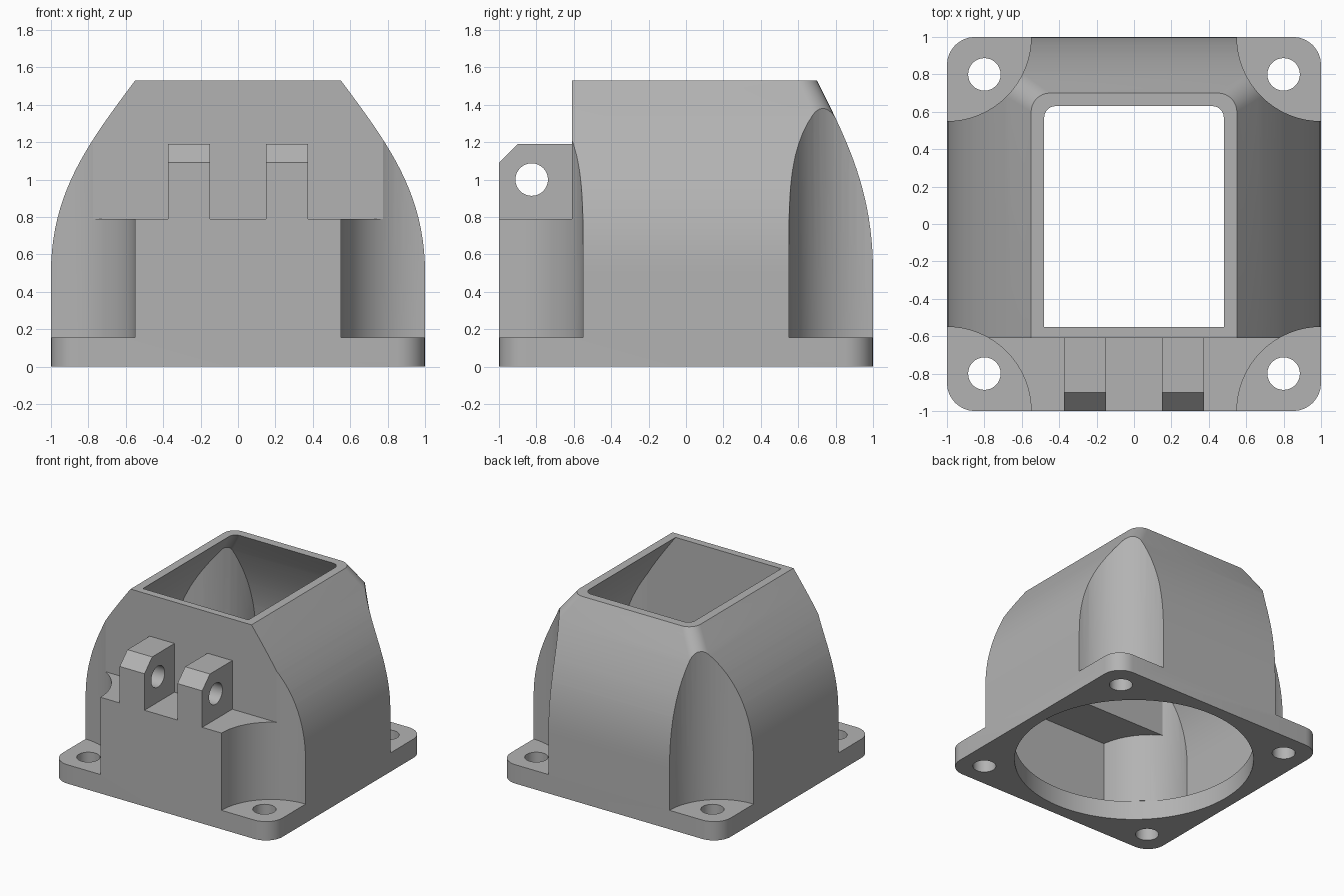
import bpy
import math

cube = bpy.data.objects.get("Cube")
if cube:
    bpy.data.objects.remove(cube, do_unlink=True)

grey = bpy.data.materials.new("plain grey")
grey.use_nodes = True
GREY = (0.45, 0.45, 0.45, 1)
grey.diffuse_color = GREY
grey.node_tree.nodes["Principled BSDF"].inputs["Base Color"].default_value = GREY

BASE = 0.155    # flange thickness
LEDGE = 0.79    # top of the front ledge
TOP = 1.53


def make(name, verts, faces):
    mesh = bpy.data.meshes.new(name)
    mesh.from_pydata(verts, [], faces)
    mesh.materials.append(grey)
    obj = bpy.data.objects.new(name, mesh)
    bpy.context.collection.objects.link(obj)
    return obj


def loft(name, rings):
    """Skin a stack of equal rings and cap both ends."""
    n = len(rings[0])
    verts = [v for ring in rings for v in ring]
    faces = [(r * n + i, r * n + (i + 1) % n, (r + 1) * n + (i + 1) % n, (r + 1) * n + i)
             for r in range(len(rings) - 1) for i in range(n)]
    last = (len(rings) - 1) * n
    faces += [tuple(reversed(range(n))), tuple(range(last, last + n))]
    return make(name, verts, faces)


def box(name, x0, x1, y0, y1, z0, z1):
    return loft(name, [[(x0, y0, z), (x1, y0, z), (x1, y1, z), (x0, y1, z)] for z in (z0, z1)])


def cylinder(name, x, y, radius, z0, z1, sides=64):
    angles = [math.tau * i / sides for i in range(sides)]
    return loft(name, [[(x + radius * math.cos(a), y + radius * math.sin(a), z) for a in angles]
                       for z in (z0, z1)])


def section(half, front, back, radius, z, steps=8):
    """Rounded rectangle at height z."""
    ring = []
    corners = [(half, back), (-half, back), (-half, front), (half, front)]
    for k, (x, y) in enumerate(corners):
        cx = x - math.copysign(radius, x)
        cy = y - math.copysign(radius, y)
        for i in range(steps + 1):
            a = math.pi / 2 * (k + i / steps)
            ring.append((cx + radius * math.cos(a), cy + radius * math.sin(a), z))
    return ring


def bezier(a, b, c, d, t):
    s = 1 - t
    return a * s**3 + 3 * b * s * s * t + 3 * c * s * t * t + d * t**3


def shell(name, inset, bottom, extra, r0, r1):
    """Body that curves in towards the top on the sides and back."""
    rings = [section(1 - inset, inset - 1, 1 - inset, r0, bottom)]
    for i in range(21):
        t = i / 20
        half = bezier(1, 1, 0.8, 0.55, t) - inset
        back = bezier(1, 1, 0.87, 0.70, t) - inset
        z = bezier(0.5, 0.93, 1.195, TOP, t)
        rings.append(section(half, inset - 1, back, r0 + (r1 - r0) * t, z))
    if extra:
        rings.append([(x, y, z + extra) for x, y, z in rings[-1]])
    return loft(name, rings)


def boolean(target, tool, operation="DIFFERENCE"):
    mod = target.modifiers.new("cut", "BOOLEAN")
    mod.operation = operation
    mod.solver = "EXACT"
    mod.object = tool
    bpy.context.view_layer.objects.active = target
    bpy.ops.object.modifier_apply(modifier=mod.name)
    bpy.data.objects.remove(tool, do_unlink=True)


CORNERS = [(x, y) for x in (-1, 1) for y in (-1, 1)]

# Outer body with the front set back above the ledge and scooped corners
housing = shell("housing", 0, 0, 0, 0.15, 0.1)
boolean(housing, box("front_cut", -2, 2, -2, -0.61, LEDGE, 2))
for x, y in CORNERS:
    boolean(housing, cylinder("corner_scoop", x, y, 0.45, BASE, 2))

# Hollow that follows the body at an even wall thickness
cavity = shell("cavity", 0.07, BASE, 0.2, 0.08, 0.06)
boolean(cavity, box("front_wall", -2, 2, -2, -0.55, LEDGE - 0.06, 2))
for x, y in CORNERS:
    boolean(cavity, cylinder("corner_column", x, y, 0.52, 0, 2))
boolean(housing, cavity)

# Round opening below and the four screw holes
boolean(housing, cylinder("round_opening", 0, 0, 0.9, -0.1, BASE + 0.005, 96))
for x, y in CORNERS:
    boolean(housing, cylinder("screw_hole", 0.8 * x, 0.8 * y, 0.087, -0.1, 0.3, 32))

# Pair of pierced hinge lugs on the ledge
PROFILE = [(-1, 0.76), (-0.58, 0.76), (-0.58, 1.19), (-0.9, 1.19), (-1, 1.09)]
for x0 in (-0.375, 0.15):
    lug = loft("hinge_lug", [[(x, y, z) for y, z in PROFILE] for x in (x0, x0 + 0.225)])
    pin = [(-0.825 + 0.087 * math.cos(a), 1.0 + 0.087 * math.sin(a))
           for a in (math.tau * i / 32 for i in range(32))]
    boolean(lug, loft("pin_hole", [[(x, y, z) for y, z in pin] for x in (x0 - 0.1, x0 + 0.4)]))
    # Trim so the foot and back sit flush with the ledge and wall
    boolean(lug, box("foot_trim", -2, 2, -2, 0, 0, LEDGE - 0.01))
    boolean(housing, lug, "UNION")

bpy.ops.object.select_all(action="DESELECT")
housing.select_set(True)
bpy.context.view_layer.objects.active = housing
bpy.ops.object.shade_smooth_by_angle(angle=math.radians(28))
